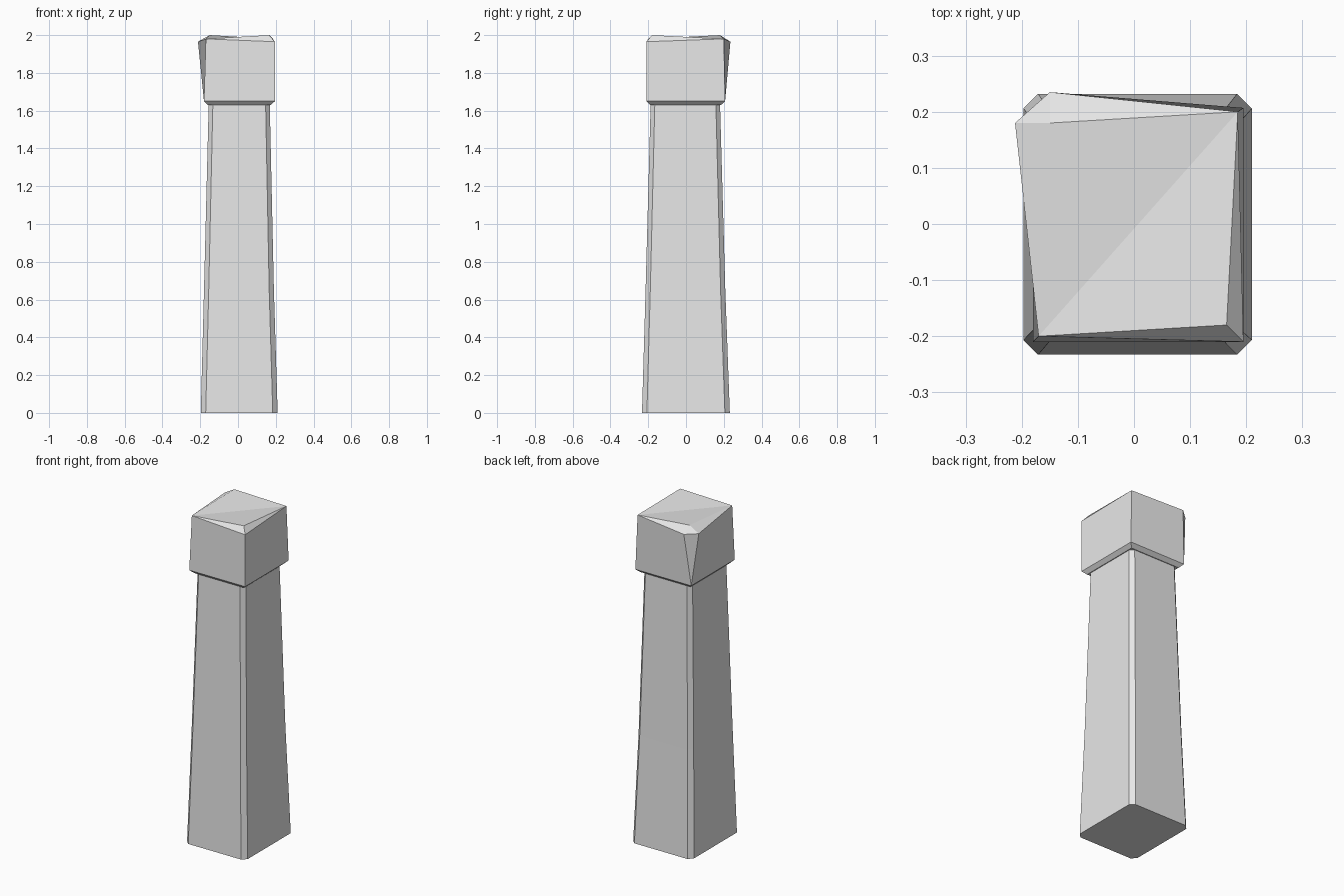
import bpy
import bmesh

if "Cube" in bpy.data.objects:
    bpy.data.objects.remove(bpy.data.objects["Cube"], do_unlink=True)

stone = bpy.data.materials.new("pale grey stone")
stone.use_nodes = True
grey = (0.8, 0.8, 0.8, 1)
stone.diffuse_color = grey
stone.node_tree.nodes["Principled BSDF"].inputs["Base Color"].default_value = grey


def finish(name, bm):
    bmesh.ops.recalc_face_normals(bm, faces=bm.faces)
    mesh = bpy.data.meshes.new(name)
    bm.to_mesh(mesh)
    bm.free()
    mesh.materials.append(stone)
    obj = bpy.data.objects.new(name, mesh)
    bpy.context.collection.objects.link(obj)


def bridge(bm, low, high):
    for i in range(len(low)):
        j = (i + 1) % len(low)
        bm.faces.new((low[i], low[j], high[j], high[i]))


def chamfered_ring(bm, x0, x1, y0, y1, c, z):
    pts = [(x0 + c, y0), (x1 - c, y0), (x1, y0 + c), (x1, y1 - c),
           (x1 - c, y1), (x0 + c, y1), (x0, y1 - c), (x0, y0 + c)]
    return [bm.verts.new((x, y, z)) for x, y in pts]


def square_ring(bm, x0, x1, y0, y1, z):
    return [bm.verts.new((x, y, z))
            for x, y in ((x0, y0), (x1, y0), (x1, y1), (x0, y1))]


# Tapered shaft with cut corners
bm = bmesh.new()
rings = [chamfered_ring(bm, -0.197, 0.21, -0.233, 0.232, 0.026, 0),
         chamfered_ring(bm, -0.18, 0.19, -0.214, 0.208, 0.025, 0.65),
         chamfered_ring(bm, -0.155, 0.168, -0.187, 0.18, 0.022, 1.64)]
for low, high in zip(rings, rings[1:]):
    bridge(bm, low, high)
bm.faces.new(rings[0])
bm.faces.new(rings[-1])
finish("shaft", bm)

# Capstone with a sloping underside and two chipped corners
bm = bmesh.new()
under = square_ring(bm, -0.16, 0.173, -0.19, 0.185, 1.63)
base = square_ring(bm, -0.18, 0.195, -0.21, 0.207, 1.65)
bridge(bm, under, base)
bm.faces.new(under)
front_left, front_right, back_right, back_left = base

corner_a = bm.verts.new((-0.17, -0.2, 1.98))
corner_b = bm.verts.new((0.185, 0.2, 1.98))
peak_a = bm.verts.new((0.165, -0.18, 2))
peak_b = bm.verts.new((-0.15, 0.18, 2))
chip_front = bm.verts.new((0.195, -0.21, 1.965))
chip_left = bm.verts.new((-0.212, 0.18, 1.965))
chip_back = bm.verts.new((-0.15, 0.235, 1.965))

for face in (
    # walls
    (front_left, front_right, chip_front, corner_a),
    (front_right, back_right, corner_b, chip_front),
    (back_right, back_left, chip_back, corner_b),
    (back_left, front_left, corner_a, chip_left),
    (back_left, chip_left, chip_back),
    # top, folded along its valley
    (corner_a, peak_a, corner_b),
    (corner_a, corner_b, peak_b),
    # slopes around the chipped corners
    (corner_a, chip_front, peak_a),
    (chip_front, corner_b, peak_a),
    (corner_a, peak_b, chip_left),
    (peak_b, chip_back, chip_left),
    (peak_b, corner_b, chip_back),
):
    bm.faces.new(face)
finish("capstone", bm)
